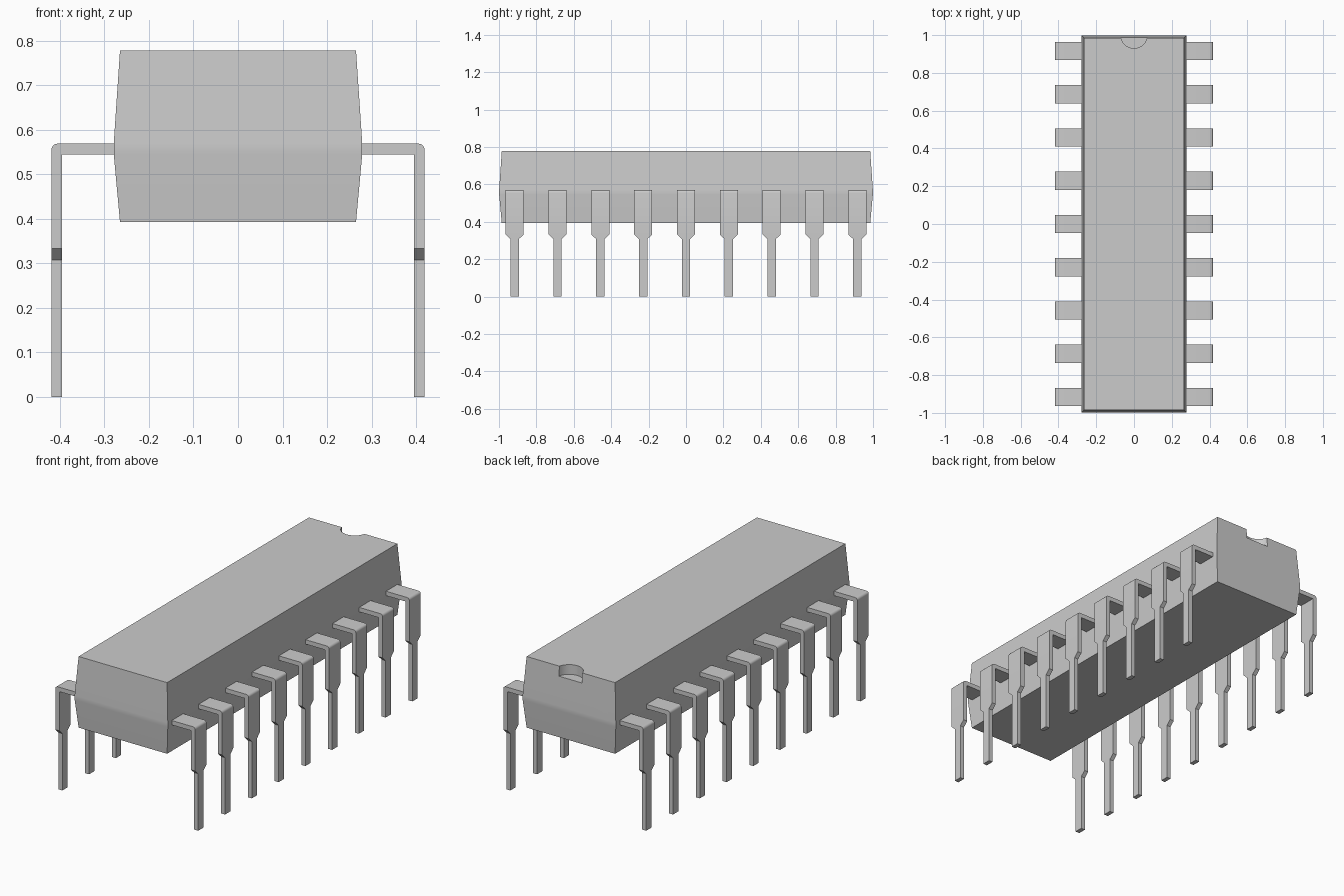
import bpy
import bmesh
from math import sin, cos, pi
from mathutils import Vector

cube = bpy.data.objects.get("Cube")
if cube:
    bpy.data.objects.remove(cube, do_unlink=True)

grey = bpy.data.materials.new("light grey")
grey.use_nodes = True
grey.diffuse_color = (0.6, 0.6, 0.6, 1)
grey.node_tree.nodes["Principled BSDF"].inputs["Base Color"].default_value = (0.6, 0.6, 0.6, 1)


def add_object(name, mesh):
    obj = bpy.data.objects.new(name, mesh)
    bpy.context.collection.objects.link(obj)
    return obj


def mesh_from(bm, name):
    bmesh.ops.recalc_face_normals(bm, faces=bm.faces)
    mesh = bpy.data.meshes.new(name)
    bm.to_mesh(mesh)
    bm.free()
    mesh.materials.append(grey)
    return mesh


def smooth(obj):
    bpy.ops.object.select_all(action="DESELECT")
    obj.select_set(True)
    bpy.context.view_layer.objects.active = obj
    bpy.ops.object.shade_smooth_by_angle(angle=pi / 6)


# Body: stacked rectangles, widest at a narrow band around the middle
bm = bmesh.new()
rings = []
for z, inset in [(0.393, 0.015), (0.545, 0.001), (0.57, 0.001), (0.778, 0.015)]:
    x, y = 0.28 - inset, 1.0 - inset
    rings.append([bm.verts.new((sx * x, sy * y, z))
                  for sx, sy in [(-1, -1), (1, -1), (1, 1), (-1, 1)]])
bm.faces.new(rings[0])
bm.faces.new(rings[-1])
for low, high in zip(rings, rings[1:]):
    for i in range(4):
        j = (i + 1) % 4
        bm.faces.new((low[i], low[j], high[j], high[i]))
body = add_object("body", mesh_from(bm, "body"))

# Half-round notch in the top of the back end
bpy.ops.mesh.primitive_cylinder_add(vertices=32, radius=0.07, depth=0.2, location=(0, 1, 0.825))
cutter = bpy.context.object
cutter.name = "notch_cutter"
cutter.hide_render = True
cut = body.modifiers.new("notch", "BOOLEAN")
cut.operation = "DIFFERENCE"
cut.solver = "EXACT"
cut.object = cutter
bpy.context.view_layer.objects.active = body
bpy.ops.object.modifier_apply(modifier=cut.name)
bpy.data.objects.remove(cutter, do_unlink=True)
smooth(body)
weighted = body.modifiers.new("flat sides", "WEIGHTED_NORMAL")
weighted.keep_sharp = True

# Pin: bent strip with a rounded shoulder, tapering to a narrow leg
OUT, IN, TOP, UNDER, WIDTH, R = 0.419, 0.395, 0.569, 0.545, 0.097, 0.014
outline = [(0.27, UNDER), (IN, UNDER), (IN, 0.333), (OUT, 0.333)]
outline += [(OUT - R + R * cos(a), TOP - R + R * sin(a))
            for a in (pi / 2 * i / 5 for i in range(6))]
outline.append((0.27, TOP))
bm = bmesh.new()
side = bm.faces.new([bm.verts.new((x, -WIDTH / 2, z)) for x, z in outline])
sweep = bmesh.ops.extrude_face_region(bm, geom=[side], use_keep_orig=True)
bmesh.ops.translate(bm, vec=Vector((0, WIDTH, 0)),
                    verts=[v for v in sweep["geom"] if isinstance(v, bmesh.types.BMVert)])
bmesh.ops.recalc_face_normals(bm, faces=bm.faces)
tip = min(bm.faces, key=lambda f: f.calc_center_median().z)
for z, width in [(0.308, 0.045), (0, 0.045)]:
    tip = bmesh.ops.extrude_discrete_faces(bm, faces=[tip])["faces"][0]
    for v in tip.verts:
        v.co.z = z
        v.co.y = width / 2 if v.co.y > 0 else -width / 2
pin_mesh = mesh_from(bm, "pin")

# Two rows of nine pins
for side_name, turn in (("left", 0), ("right", pi)):
    for i in range(9):
        pin = add_object(f"{side_name}_pin_{i + 1}", pin_mesh)
        pin.location.y = (i - 4) * 0.229
        pin.rotation_euler.z = turn
smooth(pin)
